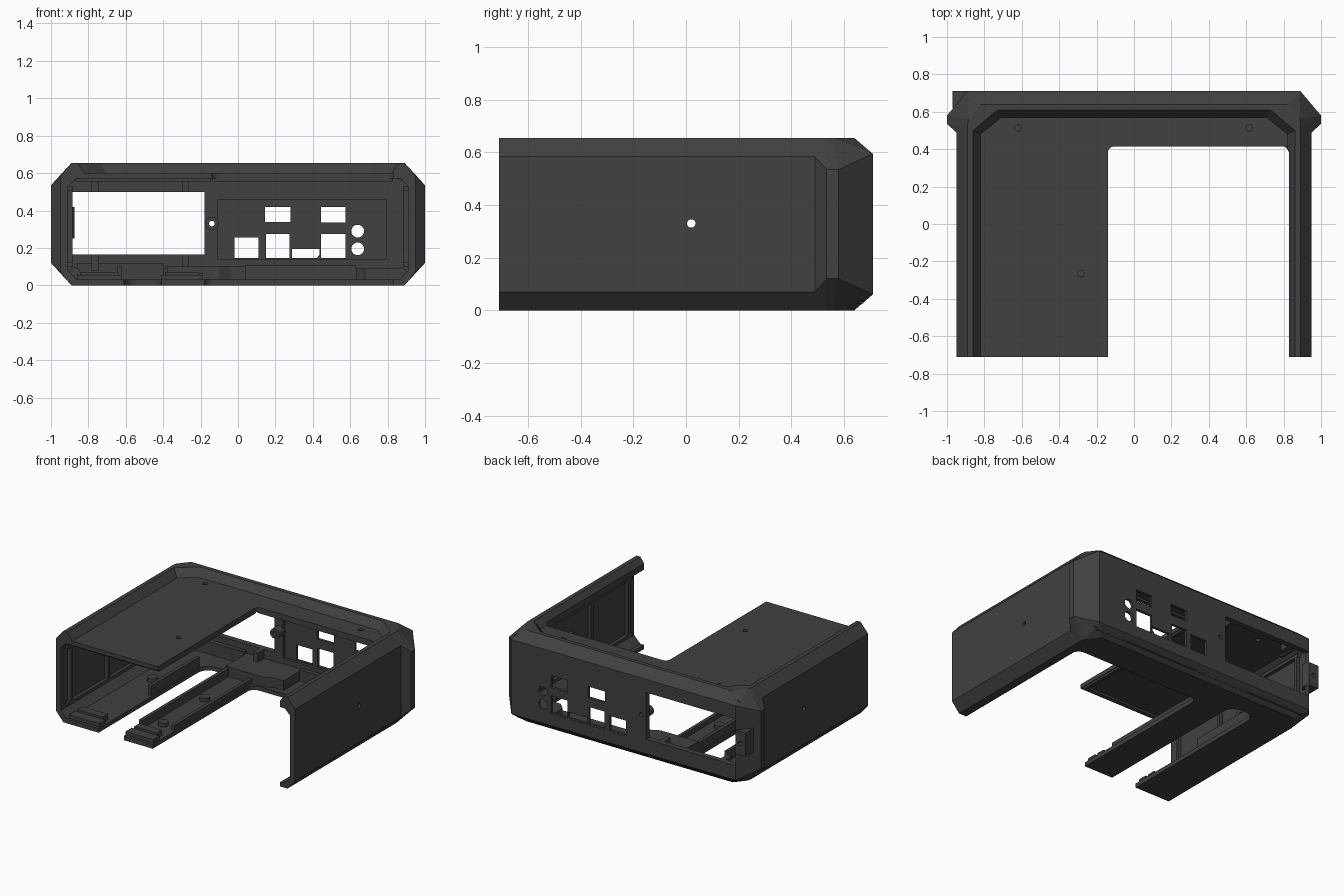
import bpy, bmesh, math
from mathutils import Matrix, Vector

if "Cube" in bpy.data.objects:
    bpy.data.objects.remove(bpy.data.objects["Cube"])

mat = bpy.data.materials.new("charcoal_plastic")
mat.diffuse_color = (0.052, 0.052, 0.052, 1)
mat.use_nodes = True
mat.node_tree.nodes["Principled BSDF"].inputs["Base Color"].default_value = mat.diffuse_color


def finish(name, bm, helper=False):
    bmesh.ops.recalc_face_normals(bm, faces=bm.faces)
    me = bpy.data.meshes.new(name)
    bm.to_mesh(me)
    bm.free()
    ob = bpy.data.objects.new(name, me)
    bpy.context.collection.objects.link(ob)
    me.materials.append(mat)
    if helper:
        ob.hide_render = True
        ob.hide_viewport = True
    return ob


def prism(bm, pts, axis, a, b):
    """Extrude a 2D outline along an axis: z uses (x, y), y uses (x, z)."""
    def place(p, d):
        return (p[0], p[1], d) if axis == "z" else (p[0], d, p[1])
    lo = [bm.verts.new(place(p, a)) for p in pts]
    hi = [bm.verts.new(place(p, b)) for p in pts]
    bm.faces.new(lo)
    bm.faces.new(hi[::-1])
    for i in range(len(pts)):
        j = (i + 1) % len(pts)
        bm.faces.new((lo[i], lo[j], hi[j], hi[i]))


def box(bm, x0, x1, y0, y1, z0, z1):
    prism(bm, [(x0, y0), (x1, y0), (x1, y1), (x0, y1)], "z", z0, z1)


def cyl(bm, c, r, length, axis, n=24):
    rot = {"x": Matrix.Rotation(math.pi / 2, 4, "Y"),
           "y": Matrix.Rotation(math.pi / 2, 4, "X"), "z": Matrix()}[axis]
    bmesh.ops.create_cone(bm, cap_ends=True, segments=n, radius1=r, radius2=r,
                          depth=length, matrix=Matrix.Translation(c) @ rot)


def rounded_slot(x0, x1, y0, y1, r):
    """Rectangle whose two far corners are rounded."""
    pts = [(x0, y0), (x1, y0)]
    for cx, a0 in ((x1 - r, 0), (x0 + r, 90)):
        for k in range(7):
            a = math.radians(a0 + 15 * k)
            pts.append((cx + r * math.cos(a), y1 - r + r * math.sin(a)))
    return pts


def loft(bm, rings):
    vs = [[bm.verts.new(p) for p in ring] for ring in rings]
    n = len(vs[0])
    for a, b in zip(vs, vs[1:]):
        for i in range(n):
            j = (i + 1) % n
            bm.faces.new((a[i], a[j], b[j], b[i]))
    bm.faces.new(vs[0][::-1])
    bm.faces.new(vs[-1])
    bmesh.ops.triangulate(bm, faces=[f for f in bm.faces if len(f.verts) == 4])


def mirrored(half):
    return half + [(-x, y, z) for x, y, z in reversed(half)]


def cut(target, name, build):
    bm = bmesh.new()
    build(bm)
    cutter = finish(name, bm, True)
    mod = target.modifiers.new(name, "BOOLEAN")
    mod.object = cutter
    mod.operation = "DIFFERENCE"
    mod.solver = "EXACT"
    mod.use_self = True


# Outer shell with bulging chamfered rear corners
flat = [(.89, -.71), (.89, .50), (.89, .53), (.885, .56), (.82, .64)]
side = [(.95, -.71, .07), (.95, .49, .07), (1, .535, .12), (1, .58, .12), (.89, .71, .06)]
bm = bmesh.new()
loft(bm, [mirrored([(x, y, 0) for x, y in flat]),
          mirrored(side),
          mirrored([(x, y, .655 - z) for x, y, z in side]),
          mirrored([(x, y, .655) for x, y in flat])])
shell = finish("case_shell", bm)


# Interior cavity, open at the front
def cavity(bm):
    half = [(.86, .03), (.91, .08), (.91, .53), (.87, .57)]
    prism(bm, half + [(-x, z) for x, z in reversed(half)], "y", -1, .67)


# Sunken top panel with sloped border
def recess(bm):
    lo = [(.82, -1), (.82, .48), (.71, .57)]
    hi = [(.86, -1), (.86, .50), (.73, .61)]
    up = [(.90, -1), (.90, .52), (.75, .65)]
    loft(bm, [mirrored([(x, y, z) for x, y in ring])
              for ring, z in ((lo, .60), (hi, .655), (up, .71))])


# Large openings in the roof and the floor
def openings(bm):
    prism(bm, rounded_slot(-.14, .83, -1, .415, .035), "z", .3, 1)
    prism(bm, rounded_slot(-.18, .83, -1, .42, .05), "z", -.1, .2)
    prism(bm, rounded_slot(-.61, -.41, -1, .50, .08), "z", -.1, .2)


# Rear ports and the drive window
def ports(bm):
    for x0, x1, z0, z1 in ((-.89, -.18, .165, .50), (-.02, .11, .145, .255),
                           (.15, .275, .145, .275), (.145, .28, .34, .42),
                           (.445, .575, .335, .42), (.445, .575, .145, .275)):
        box(bm, x0, x1, .52, .9, z0, z1)
    prism(bm, [(.29, .145), (.42, .145), (.437, .165), (.437, .195), (.29, .195)],
          "y", .55, .9)
    for z in (.29, .195):
        cyl(bm, (.64, .7, z), .034, .3, "y", 32)
    cyl(bm, (-.14, .7, .33), .015, .3, "y")


# Screw holes in the roof and side walls
def screw_holes(bm):
    for x, y in ((-.62, .515), (.615, .515), (-.285, -.265)):
        cyl(bm, (x, y, .6), .017, .2, "z")
    for x in (-.93, .93):
        cyl(bm, (x, .02, .33), .016, .2, "x")


cut(shell, "cavity_cutter", cavity)
cut(shell, "roof_recess_cutter", recess)
cut(shell, "opening_cutter", openings)
cut(shell, "port_recess_cutter", lambda bm: box(bm, -.11, .79, .6, .69, .14, .46))
cut(shell, "port_cutter", ports)
cut(shell, "screw_hole_cutter", screw_holes)

# Latch tab at the rear left corner
bm = bmesh.new()
prism(bm, [(-.97, .62), (-.97, .71), (-.89, .71), (-.875, .66), (-.92, .61)], "z", .25, .42)
latch = finish("latch_tab", bm)
cut(latch, "latch_hole_cutter", lambda bm: cyl(bm, (-.93, .68, .335), .016, .3, "y"))

# Screw boss beside the drive window
bm = bmesh.new()
cyl(bm, (-.14, .645, .33), .036, .06, "y")
boss = finish("rear_screw_boss", bm)
cut(boss, "boss_hole_cutter", lambda bm: cyl(bm, (-.14, .65, .33), .015, .3, "y"))

# Raised edges and end stops on the two floor arms
bm = bmesh.new()
for x0, x1 in ((-.86, -.62), (-.41, -.19)):
    box(bm, x0, x1, -.69, -.62, .025, .055)
    box(bm, x0 + .02, x1 - .02, -.62, -.56, .025, .07)
box(bm, -.645, -.62, -.10, .45, .025, .10)
box(bm, -.40, -.375, -.55, .60, .025, .09)
box(bm, -.215, -.19, -.45, .45, .025, .065)
for x, y in ((-.30, -.42), (-.30, .05), (-.75, .1)):
    cyl(bm, (x, y, .04), .035, .03, "z")
finish("floor_arm_ribs", bm)

# Raised supports along the rear of the floor
bm = bmesh.new()
prism(bm, [(-.40, .43), (-.10, .43), (-.04, .46), (.04, .46), (.04, .67), (-.40, .67)],
      "z", .025, .10)
prism(bm, [(.63, .50), (.68, .45), (.87, .45), (.87, .67), (.63, .67)], "z", .025, .09)
box(bm, .04, .63, .64, .675, .025, .11)
box(bm, -.86, -.40, .64, .675, .025, .12)
finish("floor_supports", bm)

# Small guide clips above and below the drive window
bm = bmesh.new()
for x in (-.765, -.28):
    box(bm, x - .018, x + .018, .60, .675, .50, .58)
    box(bm, x - .018, x + .018, .60, .675, .08, .165)
finish("window_clips", bm)

# Corner screw posts
bm = bmesh.new()
for x in (-.872, .872):
    for z in (.065, .59):
        cyl(bm, (x, .56, z), .03, .22, "y")
finish("corner_posts", bm)

# Frames and hubs inside the side walls
bm = bmesh.new()
for s in (-1, 1):
    xa, xb = sorted((s * .885, s * .92))
    for z in (.11, .52):
        box(bm, xa, xb, -.66, .60, z - .012, z + .012)
    for y in (-.62, -.2, .25, .58):
        box(bm, xa, xb, y - .012, y + .012, .11, .52)
wall = finish("side_wall_ribs", bm)
bm = bmesh.new()
for s in (-1, 1):
    cyl(bm, (s * .9, .02, .33), .05, .03, "x")
hubs = finish("side_screw_hubs", bm)
cut(hubs, "hub_hole_cutter", lambda bm: [cyl(bm, (s * .9, .02, .33), .016, .2, "x") for s in (-1, 1)])

# Rails under the roof panel
bm = bmesh.new()
box(bm, -.87, -.145, -.69, -.66, .555, .58)
box(bm, -.17, -.145, -.69, .41, .555, .58)
box(bm, -.14, .83, .42, .445, .555, .58)
finish("roof_rails", bm)

# Smooth round parts while keeping hard edges
for ob in bpy.context.scene.objects:
    ob.select_set(False)
for ob in (boss, hubs, bpy.data.objects["corner_posts"]):
    ob.select_set(True)
    bpy.context.view_layer.objects.active = ob
bpy.ops.object.shade_smooth_by_angle(angle=math.radians(30))
